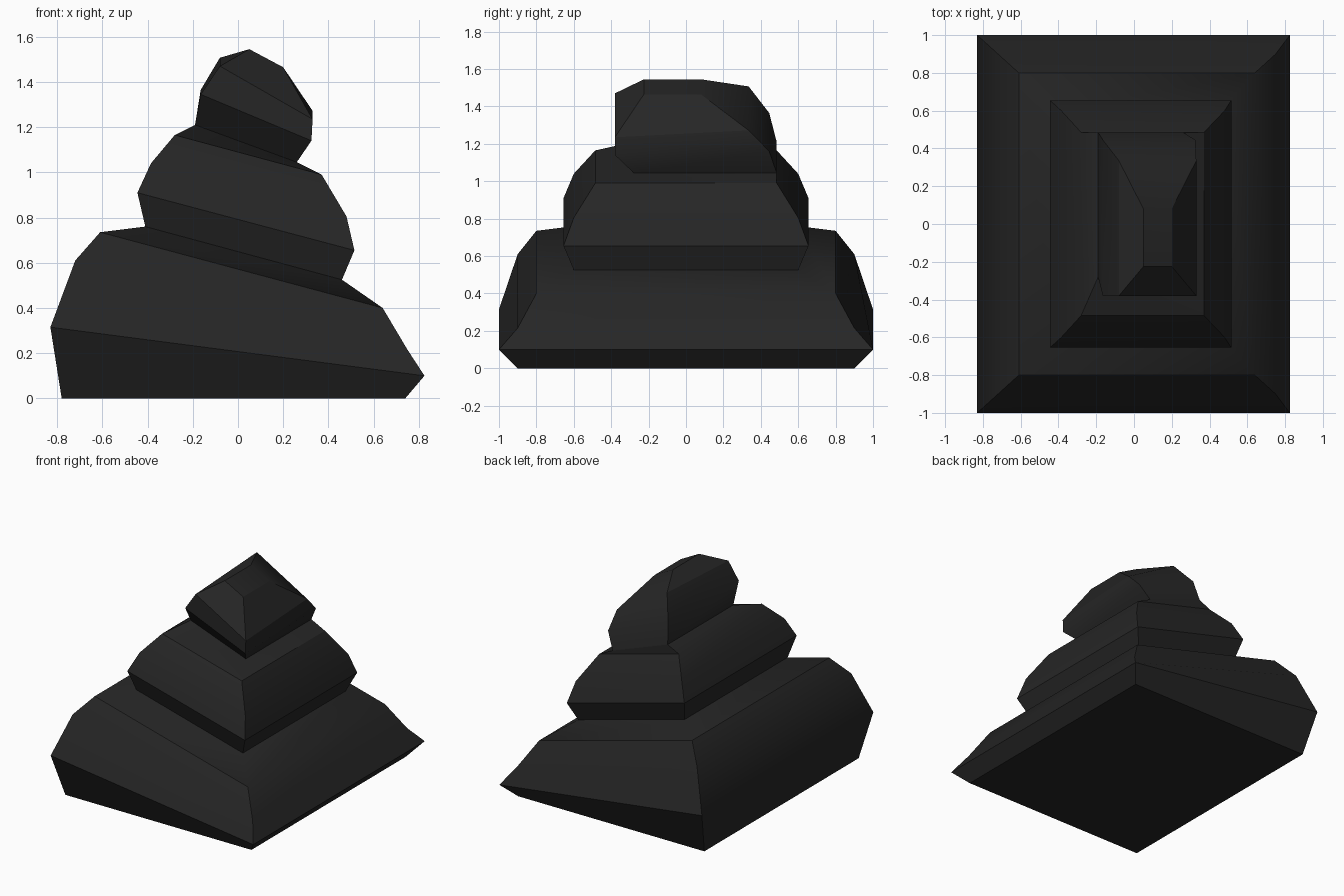
import bpy, bmesh, math

cube = bpy.data.objects.get("Cube")
if cube:
    bpy.data.objects.remove(cube, do_unlink=True)

charcoal = bpy.data.materials.new("charcoal")
charcoal.use_nodes = True
COLOUR = (0.019, 0.019, 0.019, 1)
charcoal.diffuse_color = COLOUR
charcoal.node_tree.nodes["Principled BSDF"].inputs["Base Color"].default_value = COLOUR


def ring(xl, zl, xr, zr, front, back, lift=0.0):
    """Tilted rectangle; lift raises its back edge."""
    return [(xl, front, zl), (xr, front, zr), (xr, back, zr + lift), (xl, back, zl + lift)]


def tier(name, rings, cap_bottom=False, cap_top=False):
    """Skin a stack of tilted rectangles."""
    bm = bmesh.new()
    loops = [[bm.verts.new(p) for p in r] for r in rings]
    for low, high in zip(loops, loops[1:]):
        for i in range(4):
            j = (i + 1) % 4
            bm.faces.new((low[i], low[j], high[j], high[i]))
    if cap_bottom:
        bm.faces.new(loops[0][::-1])
    if cap_top:
        bm.faces.new(loops[-1])
    mesh = bpy.data.meshes.new(name)
    bm.to_mesh(mesh)
    bm.free()
    mesh.materials.append(charcoal)
    obj = bpy.data.objects.new(name, mesh)
    bpy.context.collection.objects.link(obj)
    bpy.ops.object.select_all(action='DESELECT')
    obj.select_set(True)
    bpy.context.view_layer.objects.active = obj
    bpy.ops.object.shade_smooth_by_angle(angle=math.radians(30))


# Rings shared between neighbouring tiers
lower_seam = ring(-0.41, 0.76, 0.46, 0.525, -0.60, 0.60)
upper_seam = ring(-0.19, 1.21, 0.26, 1.045, -0.28, 0.485)

# Wide base
tier("base_tier", [
    ring(-0.78, 0.0, 0.74, 0.0, -0.90, 0.90),
    ring(-0.83, 0.315, 0.825, 0.10, -1.0, 1.0),
    ring(-0.72, 0.61, 0.75, 0.215, -0.90, 0.90),
    ring(-0.61, 0.735, 0.64, 0.40, -0.80, 0.80),
    lower_seam,
], cap_bottom=True)

# Middle tier
tier("middle_tier", [
    lower_seam,
    ring(-0.445, 0.91, 0.515, 0.655, -0.655, 0.655),
    ring(-0.385, 1.04, 0.48, 0.805, -0.60, 0.60),
    ring(-0.28, 1.165, 0.37, 0.99, -0.485, 0.485),
    upper_seam,
])

# Leaning tip
tier("top_tier", [
    upper_seam,
    ring(-0.165, 1.345, 0.325, 1.14, -0.38, 0.445, 0.02),
    ring(-0.08, 1.47, 0.33, 1.235, -0.38, 0.335, 0.037),
    ring(0.05, 1.545, 0.20, 1.465, -0.225, 0.08),
], cap_top=True)
